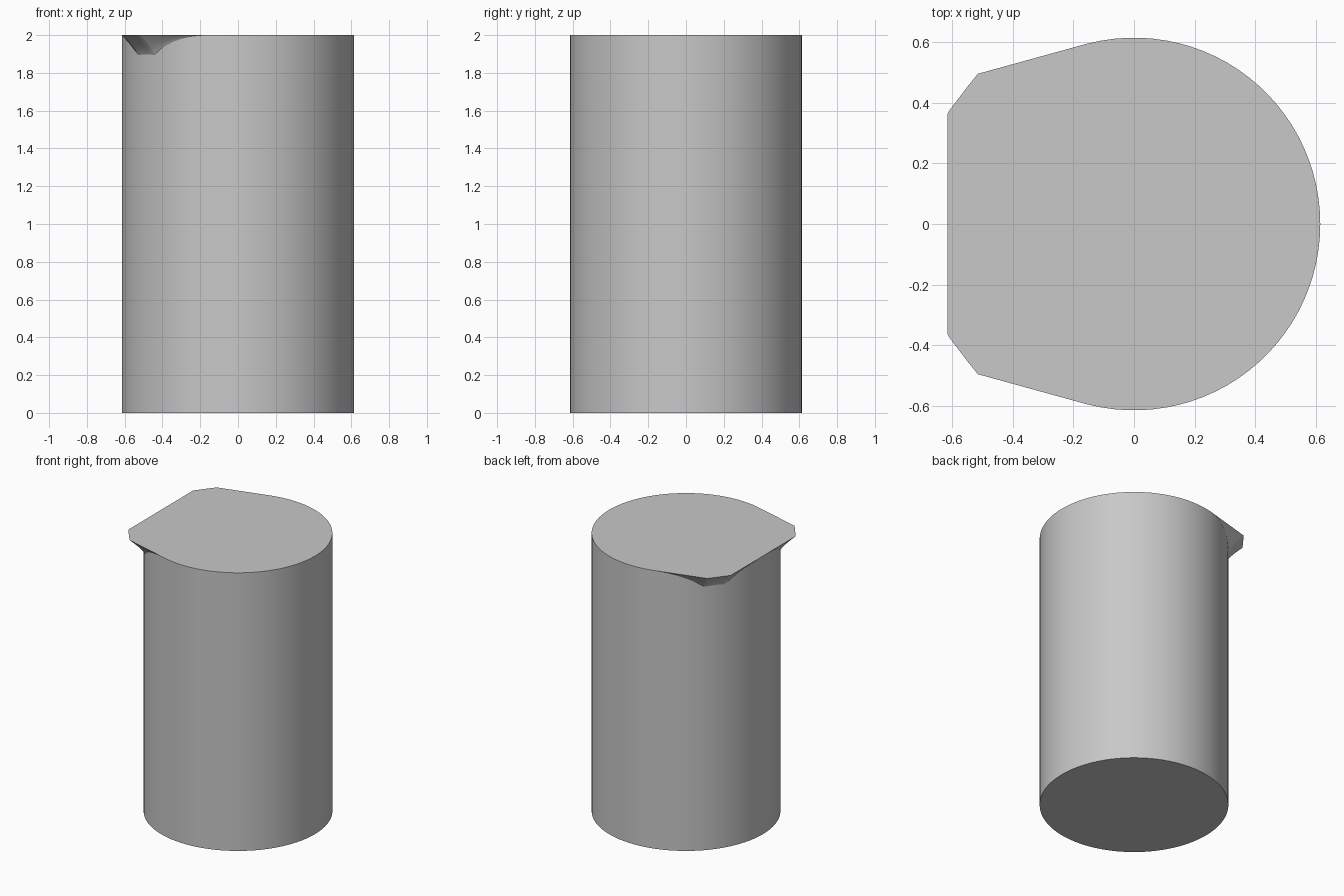
import bpy, bmesh
from math import cos, sin, radians

cube = bpy.data.objects.get("Cube")
if cube:
    bpy.data.objects.remove(cube, do_unlink=True)

RADIUS, HEIGHT = 0.615, 2.0
FLARE_ANGLE, FLARE_HALF = 142.7, 37.3   # centre and half width of each flare, degrees
TIP_DISTANCE, TIP_HALF = 0.712, 6.6     # flat tip of each flare
STEPS = 6


def rim_radius(angle):
    """Rim outline: a circle with two tangent, flat-tipped corners."""
    d = abs(min(angle, 360 - angle) - FLARE_ANGLE)
    if d >= FLARE_HALF:
        return RADIUS
    return min(RADIUS / cos(radians(FLARE_HALF - d)), TIP_DISTANCE / cos(radians(d)))


# Even divisions plus the exact corners of the flares
angles = set(range(0, 360, 4))
for offset in (-FLARE_HALF, -TIP_HALF, 0, TIP_HALF, FLARE_HALF):
    a = round(FLARE_ANGLE + offset, 3)
    angles |= {a, round(360 - a, 3)}
angles = sorted(angles)

bm = bmesh.new()


def add_ring(place):
    ring = []
    for a in angles:
        r, z = place(rim_radius(a) - RADIUS)
        ring.append(bm.verts.new((r * cos(radians(a)), r * sin(radians(a)), z)))
    return ring


# Straight wall, then the flares easing outward up to the rim
rings = [add_ring(lambda over: (RADIUS, 0)),
         add_ring(lambda over: (RADIUS, HEIGHT - 1.2 * over))]
for i in range(STEPS + 1):
    u = i / STEPS
    rings.append(add_ring(lambda over: (RADIUS + over * u ** 1.25,
                                        HEIGHT - 1.05 * over * (1 - u))))

count = len(angles)
for low, high in zip(rings, rings[1:]):
    for i in range(count):
        j = (i + 1) % count
        bm.faces.new((low[i], low[j], high[j], high[i]))
bm.faces.new(rings[-1])
bm.faces.new(rings[0][::-1])
bmesh.ops.remove_doubles(bm, verts=bm.verts, dist=1e-5)
bmesh.ops.recalc_face_normals(bm, faces=bm.faces)

mesh = bpy.data.meshes.new("flared_cylinder")
bm.to_mesh(mesh)
bm.free()
body = bpy.data.objects.new("flared_cylinder", mesh)
bpy.context.collection.objects.link(body)

# Plain grey
grey = bpy.data.materials.new("plain_grey")
grey.use_nodes = True
colour = (0.58, 0.58, 0.58, 1)
grey.diffuse_color = colour
grey.node_tree.nodes["Principled BSDF"].inputs["Base Color"].default_value = colour
mesh.materials.append(grey)

bpy.ops.object.select_all(action="DESELECT")
body.select_set(True)
bpy.context.view_layer.objects.active = body
bpy.ops.object.shade_smooth_by_angle(angle=radians(30))
